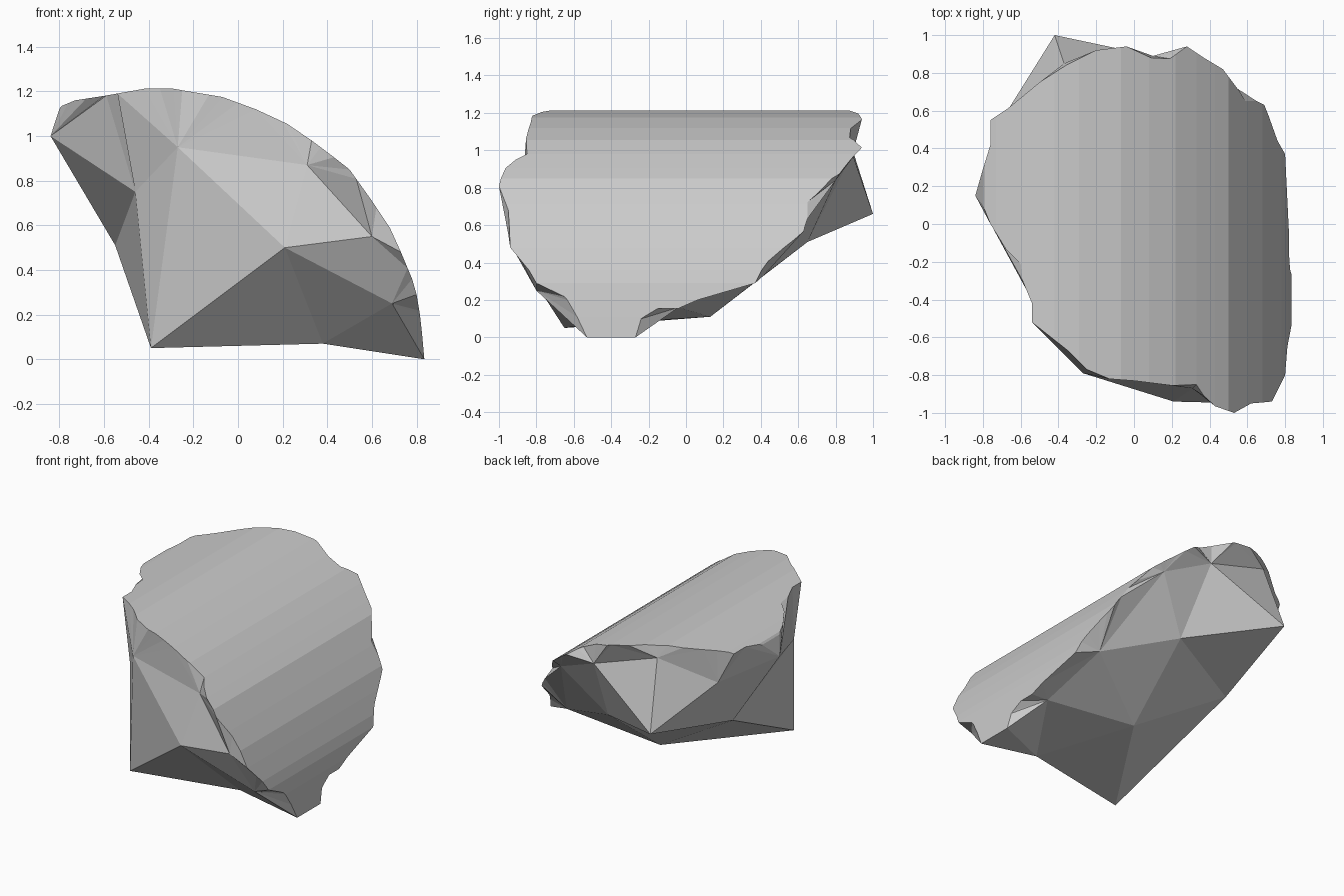
import bpy, bmesh
from mathutils import Vector

if "Cube" in bpy.data.objects:
    bpy.data.objects.remove(bpy.data.objects["Cube"])

# Curved top surface: height along x, constant along y
PROFILE = [(-.81, 1.11), (-.79, 1.135), (-.73, 1.16), (-.60, 1.18), (-.42, 1.212), (-.29, 1.212),
           (-.07, 1.175), (.08, 1.12), (.22, 1.055), (.33, .98), (.43, .905), (.50, .85), (.60, .71),
           (.68, .59), (.73, .48), (.78, .36), (.80, .29), (.815, .20), (.825, .11), (.835, 0)]

# Broken outline of the top surface, seen from above
RIM = [(-.54, -.52), (-.35, -.67), (-.25, -.77), (-.13, -.82), (0, -.83), (.2, -.855), (.33, -.85),
       (.37, -.91), (.43, -.965), (.53, -1), (.62, -.95), (.73, -.94), (.76, -.88), (.80, -.80),
       (.812, -.65), (.835, -.53), (.835, -.27), (.826, -.24), (.82, -.15), (.82, -.04), (.80, .37),
       (.76, .44), (.71, .58), (.69, .63), (.65, .65), (.59, .65), (.56, .70), (.47, .82), (.37, .88),
       (.28, .94), (.19, .875), (.09, .88), (-.04, .94), (-.2, .92), (-.36, .84), (-.5, .75),
       (-.67, .61), (-.76, .55), (-.76, .42), (-.80, .29), (-.80, .1), (-.76, 0), (-.68, -.13),
       (-.60, -.21), (-.59, -.3), (-.54, -.42)]

# Chipped corners under the rim (R, in order) and deep corners (others)
R = [(-.46, -.55, .75), (-.27, -.79, .95), (.31, -.87, .87), (.60, -.95, .55), (.69, -.80, .25),
     (.38, -.52, .07), (.69, -.04, .16), (.64, .42, .335), (.42, .80, .84), (.10, .89, .98),
     (-.37, .85, 1.13), (-.67, .60, .94), (-.84, .15, 1.0)]
DEEP = {"a": (-.39, -.65, .05), "c": (.21, -.94, .50), "p": (.11, .13, .11),
        "f": (-.55, .26, .51), "q": (.155, .65, .51), "k": (-.42, 1.0, .66)}
FACETS = [("a", 0, 1), ("a", 1, "c"), ("c", 1, 2), ("c", 2, 3), ("c", 3, 4), ("c", 4, 5),
          ("a", "c", 5), ("a", 5, "p"), ("p", 5, 6), ("p", 6, 7), ("p", 7, "q"), ("q", 7, 8),
          ("q", 8, 9), ("q", 9, "k"), ("k", 9, 10), ("k", 10, 11), ("k", 11, "f"),
          ("f", 11, 12), ("f", 12, 0), ("f", 0, "a"), ("a", "p", "f"), ("f", "p", "q"), ("f", "q", "k")]


def height(x):
    for (x0, z0), (x1, z1) in zip(PROFILE, PROFILE[1:]):
        if x <= x1:
            return z0 + (z1 - z0) * (x - x0) / (x1 - x0)
    return PROFILE[-1][1]


bm = bmesh.new()

# Top sheet: fill the outline, cut it into strips, bend it to the profile
bm.faces.new([bm.verts.new((x, y, 0)) for x, y in RIM])
bmesh.ops.triangulate(bm, faces=bm.faces[:])
for x, _ in PROFILE[1:-1]:
    bmesh.ops.bisect_plane(bm, geom=bm.verts[:] + bm.edges[:] + bm.faces[:], dist=1e-5,
                           plane_co=(x, 0, 0), plane_no=(1, 0, 0))
for v in bm.verts:
    v.co.z = height(v.co.x)

# Ordered boundary of the sheet, starting near the first chipped corner
nxt = {}
for e in bm.edges:
    if e.is_boundary:
        loop = e.link_loops[0]
        nxt[loop.vert] = loop.link_loop_next.vert
start = min(nxt, key=lambda v: (v.co - Vector(R[0])).length)
rim, v = [start], nxt[start]
while v != start:
    rim.append(v)
    v = nxt[v]
if sum(a.co.x * b.co.y - b.co.x * a.co.y for a, b in zip(rim, rim[1:])) < 0:
    rim = [rim[0]] + rim[:0:-1]

# Chipped band: stitch the boundary to the ring of corners
ring = [bm.verts.new(p) for p in R]
deep = {k: bm.verts.new(p) for k, p in DEEP.items()}
i = j = 0
n, m = len(rim), len(ring)
while i < n or j < m:
    a, b = rim[i % n], ring[j % m]
    a2, b2 = rim[(i + 1) % n], ring[(j + 1) % m]
    step_rim = j == m or (i < n and (a2.co - b.co).length <= (b2.co - a.co).length)
    if step_rim:
        bm.faces.new((a, b, a2))
        i += 1
    else:
        bm.faces.new((a, b, b2))
        j += 1

# Large rough facets underneath
for f in FACETS:
    bm.faces.new([deep[k] if isinstance(k, str) else ring[k] for k in f])

bmesh.ops.recalc_face_normals(bm, faces=bm.faces[:])
mesh = bpy.data.meshes.new("rock_shard")
bm.to_mesh(mesh)
bm.free()
rock = bpy.data.objects.new("rock_shard", mesh)
bpy.context.collection.objects.link(rock)
